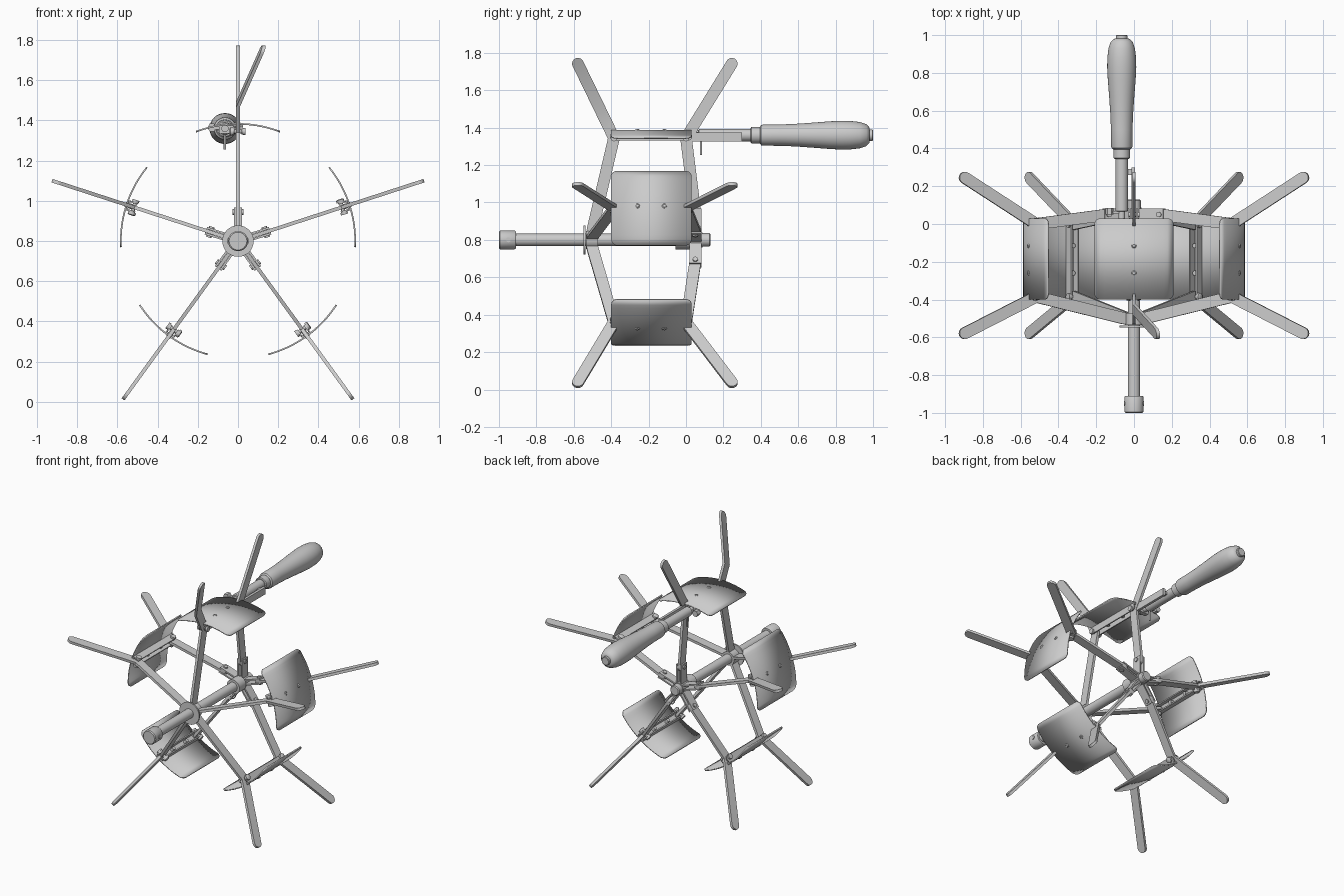
import bpy, bmesh
from math import sin, cos, pi, radians, sqrt
from mathutils import Matrix, Vector

if "Cube" in bpy.data.objects:
    bpy.data.objects.remove(bpy.data.objects["Cube"])

HUB = Vector((0, 0, 0.80))


def finish(name, bm, mat=Matrix.Identity(4), angle=35):
    bmesh.ops.recalc_face_normals(bm, faces=bm.faces)
    me = bpy.data.meshes.new(name)
    bm.to_mesh(me)
    bm.free()
    ob = bpy.data.objects.new(name, me)
    bpy.context.collection.objects.link(ob)
    ob.matrix_world = mat
    bpy.ops.object.select_all(action='DESELECT')
    ob.select_set(True)
    bpy.context.view_layer.objects.active = ob
    bpy.ops.object.shade_smooth_by_angle(angle=radians(angle))
    return ob


def lathe(name, prof, center, axis='Y', mat=Matrix.Identity(4), n=32):
    """Revolve (radius, position) pairs about an axis, capped at both ends."""
    bm = bmesh.new()
    rings = []
    for r, p in prof:
        ring = []
        for i in range(n):
            a, b = r * cos(2 * pi * i / n), r * sin(2 * pi * i / n)
            v = {'X': (p, a, b), 'Y': (a, p, b), 'Z': (a, b, p)}[axis]
            ring.append(bm.verts.new(Vector(center) + Vector(v)))
        rings.append(ring)
    for a, b in zip(rings, rings[1:]):
        for i in range(n):
            bm.faces.new((a[i], a[(i + 1) % n], b[(i + 1) % n], b[i]))
    bm.faces.new(rings[0])
    bm.faces.new(rings[-1])
    return finish(name, bm, mat)


def strap(name, p, q, w, t, mat, x=0, bend=None):
    """Flat bar with round ends between (y, r) points, optionally bent sideways."""
    p, q = Vector(p), Vector(q)
    d = (q - p).normalized()
    s = Vector((-d.y, d.x))
    pts = []
    for i in range(11):
        a = -pi / 2 + pi * i / 10
        pts.append(q + w / 2 * (d * cos(a) + s * sin(a)))
    for i in range(11):
        a = pi / 2 + pi * i / 10
        pts.append(p + w / 2 * (d * cos(a) + s * sin(a)))
    bm = bmesh.new()
    f = bm.faces.new([bm.verts.new((x - t / 2, c.x, c.y)) for c in pts])
    ext = bmesh.ops.extrude_face_region(bm, geom=[f])
    bmesh.ops.translate(bm, vec=(t, 0, 0),
                        verts=[g for g in ext['geom'] if isinstance(g, bmesh.types.BMVert)])
    if bend:
        at, slope = bend
        o = p + d * at
        bmesh.ops.bisect_plane(bm, geom=bm.verts[:] + bm.edges[:] + bm.faces[:],
                               plane_co=(0, o.x, o.y), plane_no=(0, d.x, d.y))
        for v in bm.verts:
            v.co.x += slope * max(0, (Vector((v.co.y, v.co.z)) - o).dot(d))
    return finish(name, bm, mat, 30)


def box(name, lo, hi, mat=Matrix.Identity(4)):
    bm = bmesh.new()
    bmesh.ops.create_cube(bm, size=1)
    lo, hi = Vector(lo), Vector(hi)
    for v in bm.verts:
        v.co = Vector([(lo[i] + hi[i]) / 2 + v.co[i] * (hi[i] - lo[i]) for i in range(3)])
    return finish(name, bm, mat)


def curved_plate(name, mat, rad=0.583, half=radians(21), y0=-0.40, y1=0.03, c=0.035):
    bm = bmesh.new()
    mid, hy, arc = (y0 + y1) / 2, (y1 - y0) / 2, rad * half
    us = [c * (1 - cos(pi / 2 * i / 6)) - arc for i in range(7)]
    us += [-arc + c + (arc - c) * i / 8 for i in range(1, 9)]
    us += [-u for u in reversed(us[:-1])]
    prev = None
    for u in us:
        e = max(0, c - (arc - abs(u)))
        h = hy - (c - sqrt(max(0, c * c - e * e)))
        a = u / rad
        row = [bm.verts.new((rad * sin(a), mid + k * h, rad * cos(a))) for k in (-1, 1)]
        if prev:
            bm.faces.new((prev[0], prev[1], row[1], row[0]))
        prev = row
    ob = finish(name, bm, mat)
    m = ob.modifiers.new("thickness", 'SOLIDIFY')
    m.thickness = 0.008
    m.offset = 0
    return ob


FRONT, REAR = (-0.385, 0.545), (0.0, 0.545)
W, T = 0.062, 0.018

# five folding arms around the shaft
for k in range(5):
    M = Matrix.Translation(HUB) @ Matrix.Rotation(2 * pi * k / 5, 4, 'Y')
    n = f"_{k + 1}"
    # spokes and splayed fingers (one finger on the top arm is bent)
    strap("front_spoke" + n, (-0.50, 0.055), FRONT, W, T, M)
    strap("rear_spoke" + n, (0.05, 0.145), REAR, W, T, M)
    strap("front_finger" + n, FRONT, (-0.578, 0.942), W, T, M,
          bend=(0.15, 0.40) if k == 0 else None)
    strap("rear_finger" + n, REAR, (0.245, 0.942), W, T, M)
    # curved pad and its rivets
    curved_plate("pad" + n, M)
    for j, y in enumerate((-0.26, -0.115)):
        lathe(f"pad_rivet{n}_{j}", [(0.013, 0.545), (0.013, 0.588), (0.008, 0.592)],
              (0, y, 0), 'Z', M, 16)
    # channel under the pad
    box("channel_top" + n, (-0.026, -0.40, 0.570), (0.026, 0.03, 0.578), M)
    for s in (-1, 1):
        strap(f"channel_side{n}_{s}", (-0.385, 0.553), (0.01, 0.553), 0.044, 0.008, M, x=s * 0.022)
    # pivot pins
    pin = [(0.014, -0.042), (0.020, -0.038), (0.020, -0.026), (0.010, -0.026),
           (0.010, 0.026), (0.018, 0.026), (0.018, 0.038)]
    for j, (y, r) in enumerate((FRONT, REAR)):
        lathe(f"pivot_pin{n}_{j}", pin, (0, y, r), 'X', M, 16)
    # hub lugs with pin
    for s in (-1, 1):
        box(f"hub_lug{n}_{s}", (s * 0.015 - 0.005, 0.018, 0.03),
            (s * 0.015 + 0.005, 0.082, 0.168), M)
    lathe("lug_pin" + n, [(0.014, -0.028), (0.014, 0.028)], (0, 0.05, 0.145), 'X', M, 16)

# shaft with end collars
lathe("shaft", [(0.033, -0.92), (0.033, 0.10)], HUB)
lathe("front_collar", [(0.044, -1.0), (0.05, -0.994), (0.05, -0.916), (0.046, -0.91)], HUB)
lathe("collar_cross_pin", [(0.013, -0.053), (0.013, 0.053)], HUB + Vector((0, -0.95, 0)), 'X', n=16)
lathe("rear_collar", [(0.036, 0.085), (0.036, 0.125), (0.03, 0.13)], HUB)

# front hub disc and sleeves
lathe("stop_disc", [(0.078, -0.548), (0.078, -0.538)], HUB)
lathe("front_hub", [(0.048, -0.535), (0.048, -0.47)], HUB)
lathe("rear_hub", [(0.05, -0.055), (0.05, 0.02), (0.04, 0.02), (0.04, 0.088)], HUB)

# crank handle
C = (-0.065, 0, 1.36)
lathe("handle_grip", [(0.045, 0.395), (0.054, 0.402), (0.056, 0.41), (0.057, 0.50), (0.060, 0.58),
                      (0.067, 0.68), (0.074, 0.77), (0.077, 0.83), (0.076, 0.88), (0.070, 0.93),
                      (0.058, 0.965), (0.042, 0.98), (0.030, 0.982), (0.030, 0.997), (0.026, 1.0)], C)
lathe("handle_ferrule", [(0.038, 0.345), (0.044, 0.35), (0.044, 0.40)], C)
lathe("handle_rod", [(0.027, 0.065), (0.033, 0.07), (0.033, 0.35)], C)
lathe("handle_spindle", [(0.018, -0.02), (0.018, 0.08)], C, n=16)
box("handle_bracket", (-0.095, 0.0, 1.335), (-0.02, 0.03, 1.375))
box("handle_stay", (-0.012, 0.0, 1.325), (0.006, 0.30, 1.375))
box("handle_stay_clip", (-0.06, 0.26, 1.345), (0.0, 0.29, 1.365))
lathe("handle_lock_pin", [(0.006, 1.255), (0.006, 1.345)], (-0.065, 0.08, 0), 'Z', n=12)
lathe("bracket_bolt", [(0.022, 0.05), (0.022, 0.085)], (-0.13, 0, 1.365), n=6)
box("bracket_bolt_arm", (-0.14, 0.055, 1.355), (-0.06, 0.07, 1.37))
